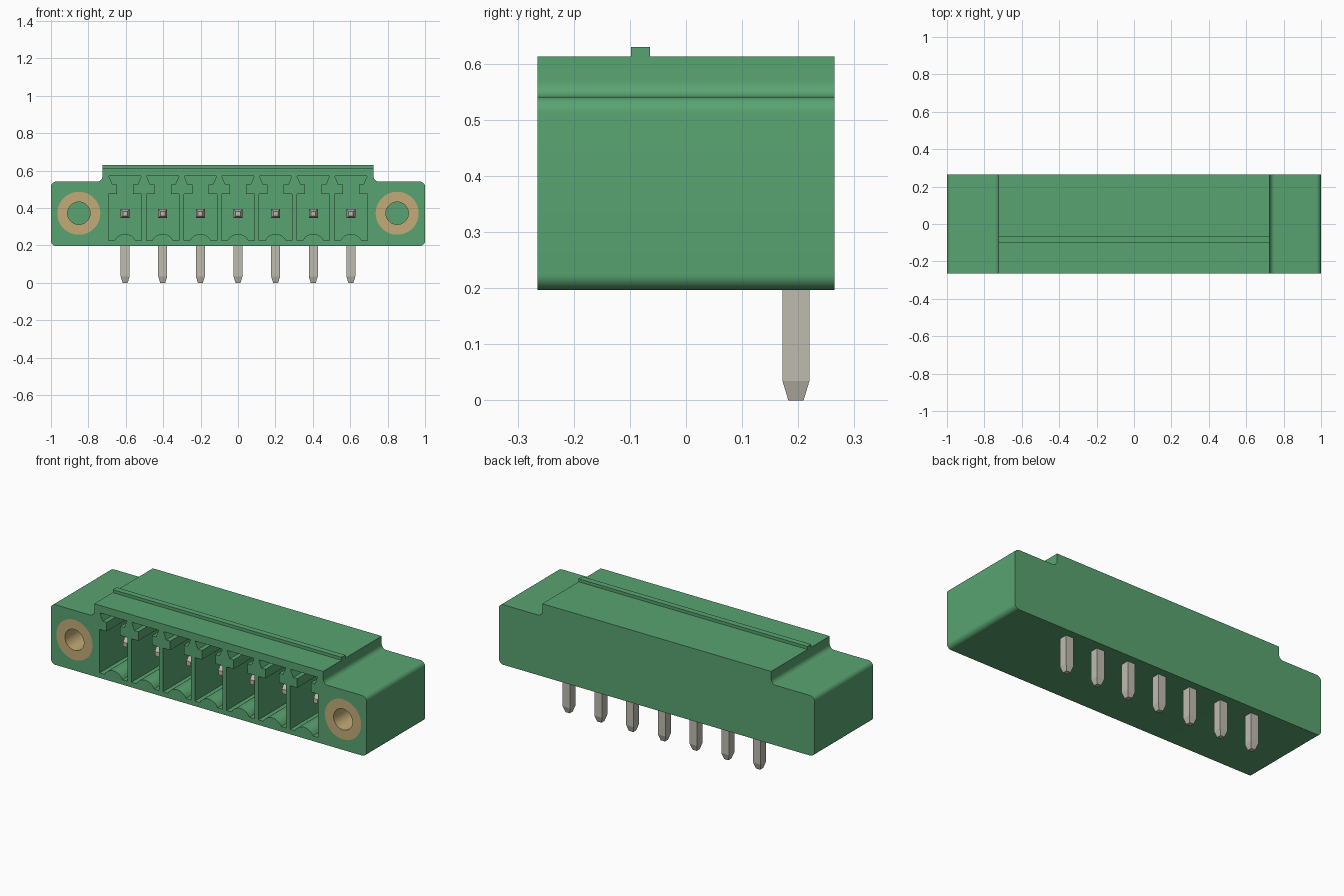
import bpy, bmesh, math
from mathutils import Vector

if "Cube" in bpy.data.objects:
    bpy.data.objects.remove(bpy.data.objects["Cube"], do_unlink=True)

FRONT, BACK = -0.265, 0.265
PITCH = 0.2012
PIN_X = [(i - 3) * PITCH for i in range(7)]
BUSH_X, BUSH_Z, BUSH_R, BORE_R = 0.851, 0.372, 0.115, 0.06
BUSH_END = 0.12


def material(name, rgb):
    m = bpy.data.materials.new(name)
    m.use_nodes = True
    m.diffuse_color = (*rgb, 1)
    m.node_tree.nodes["Principled BSDF"].inputs["Base Color"].default_value = (*rgb, 1)
    return m


green = material("green plastic", (0.10, 0.37, 0.165))
brass = material("brass", (0.55, 0.41, 0.19))
tin = material("tinned metal", (0.52, 0.50, 0.43))


def make_object(name, bm, mat):
    bmesh.ops.recalc_face_normals(bm, faces=bm.faces)
    mesh = bpy.data.meshes.new(name)
    bm.to_mesh(mesh)
    bm.free()
    mesh.materials.append(mat)
    ob = bpy.data.objects.new(name, mesh)
    bpy.context.collection.objects.link(ob)
    return ob


def select_only(ob):
    bpy.ops.object.select_all(action='DESELECT')
    ob.select_set(True)
    bpy.context.view_layer.objects.active = ob


def smooth(ob):
    select_only(ob)
    bpy.ops.object.shade_smooth_by_angle(angle=math.radians(30))


def arc(cx, cz, r, a0, a1, n=8):
    """Points on an arc in the xz plane, angles in degrees."""
    return [(cx + r * math.cos(math.radians(a0 + (a1 - a0) * i / n)),
             cz + r * math.sin(math.radians(a0 + (a1 - a0) * i / n))) for i in range(n + 1)]


def mirrored(half):
    """Close a right-hand outline with its mirror image, skipping points on the axis."""
    return half + [(-x, z) for x, z in reversed(half) if abs(x) > 1e-5]


def extrude(bm, outline, y0, y1):
    face = bm.faces.new([bm.verts.new((x, y0, z)) for x, z in outline])
    res = bmesh.ops.extrude_face_region(bm, geom=[face])
    verts = [v for v in res["geom"] if isinstance(v, bmesh.types.BMVert)]
    bmesh.ops.translate(bm, verts=verts, vec=(0, y1 - y0, 0))


# Housing: stepped outline with rounded flanges
r = 0.028
half = (arc(1 - r, 0.197 + r, r, -90, 0) + arc(1 - r, 0.541 - r, r, 0, 90)
        + arc(0.725 + r, 0.541 + r, r, 270, 180) + [(0.725, 0.613)])
bm = bmesh.new()
extrude(bm, mirrored(half), FRONT, BACK)
housing = make_object("housing", bm, green)

# Cutter: keyed sockets with a humped floor, and the two bush holes
socket = mirrored(arc(0, 0.198, 0.063, 90, 26, 8)
                  + [(0.088, 0.2256), (0.088, 0.475), (0.043, 0.475),
                     (0.043, 0.527), (0.068, 0.527), (0.086, 0.57)])
bm = bmesh.new()
for px in PIN_X:
    extrude(bm, [(x + px, z) for x, z in socket], FRONT - 0.05, 0.14)
for side in (-1, 1):
    extrude(bm, arc(side * BUSH_X, BUSH_Z, BUSH_R, 0, 360, 48)[:-1], FRONT - 0.05, BUSH_END)
cutter = make_object("socket_cutter", bm, green)
cutter.hide_render = True

mod = housing.modifiers.new("sockets", 'BOOLEAN')
mod.operation = 'DIFFERENCE'
mod.solver = 'EXACT'
mod.object = cutter
select_only(housing)
bpy.ops.object.modifier_apply(modifier=mod.name)
bpy.data.objects.remove(cutter, do_unlink=True)
smooth(housing)

# Latching ridge along the top
bm = bmesh.new()
extrude(bm, [(-0.725, 0.605), (0.725, 0.605), (0.725, 0.63), (-0.725, 0.63)], -0.098, -0.064)
make_object("latch_ridge", bm, green)

# Threaded bushes: a rectangle spun about the y axis
for side, label in ((1, "left"), (-1, "right")):
    bm = bmesh.new()
    ring = [(BORE_R, FRONT), (BUSH_R, FRONT), (BUSH_R, BUSH_END), (BORE_R, BUSH_END)]
    verts = [bm.verts.new((side * BUSH_X + rad, y, BUSH_Z)) for rad, y in ring]
    edges = [bm.edges.new((verts[i], verts[(i + 1) % 4])) for i in range(4)]
    bmesh.ops.spin(bm, geom=verts + edges, cent=(side * BUSH_X, 0, BUSH_Z),
                   axis=(0, 1, 0), angle=math.tau, steps=48)
    bmesh.ops.remove_doubles(bm, verts=bm.verts, dist=1e-4)
    smooth(make_object(label + "_bush", bm, brass))


def tapered_bar(bm, start, end, half, tip_half, taper):
    """Square bar from start to end, narrowing over the last stretch."""
    start, end = Vector(start), Vector(end)
    d = (end - start).normalized()
    u = Vector((1, 0, 0))
    v = d.cross(u)
    loops = []
    for p, h in ((start, half), (end - d * taper, half), (end, tip_half)):
        loops.append([bm.verts.new(p + u * h * a + v * h * b)
                      for a, b in ((-1, -1), (1, -1), (1, 1), (-1, 1))])
    for a, b in zip(loops, loops[1:]):
        for i in range(4):
            j = (i + 1) % 4
            bm.faces.new((a[i], a[j], b[j], b[i]))
    bm.faces.new(loops[0])
    bm.faces.new(loops[-1])


# Right-angle contact pins: solder leg and mating blade
for i, px in enumerate(PIN_X):
    bm = bmesh.new()
    tapered_bar(bm, (px, 0.196, 0.394), (px, 0.196, 0), 0.024, 0.0135, 0.035)
    tapered_bar(bm, (px, 0.196, 0.37), (px, -0.16, 0.37), 0.024, 0.0125, 0.03)
    make_object("contact_pin_%d" % (i + 1), bm, tin)
